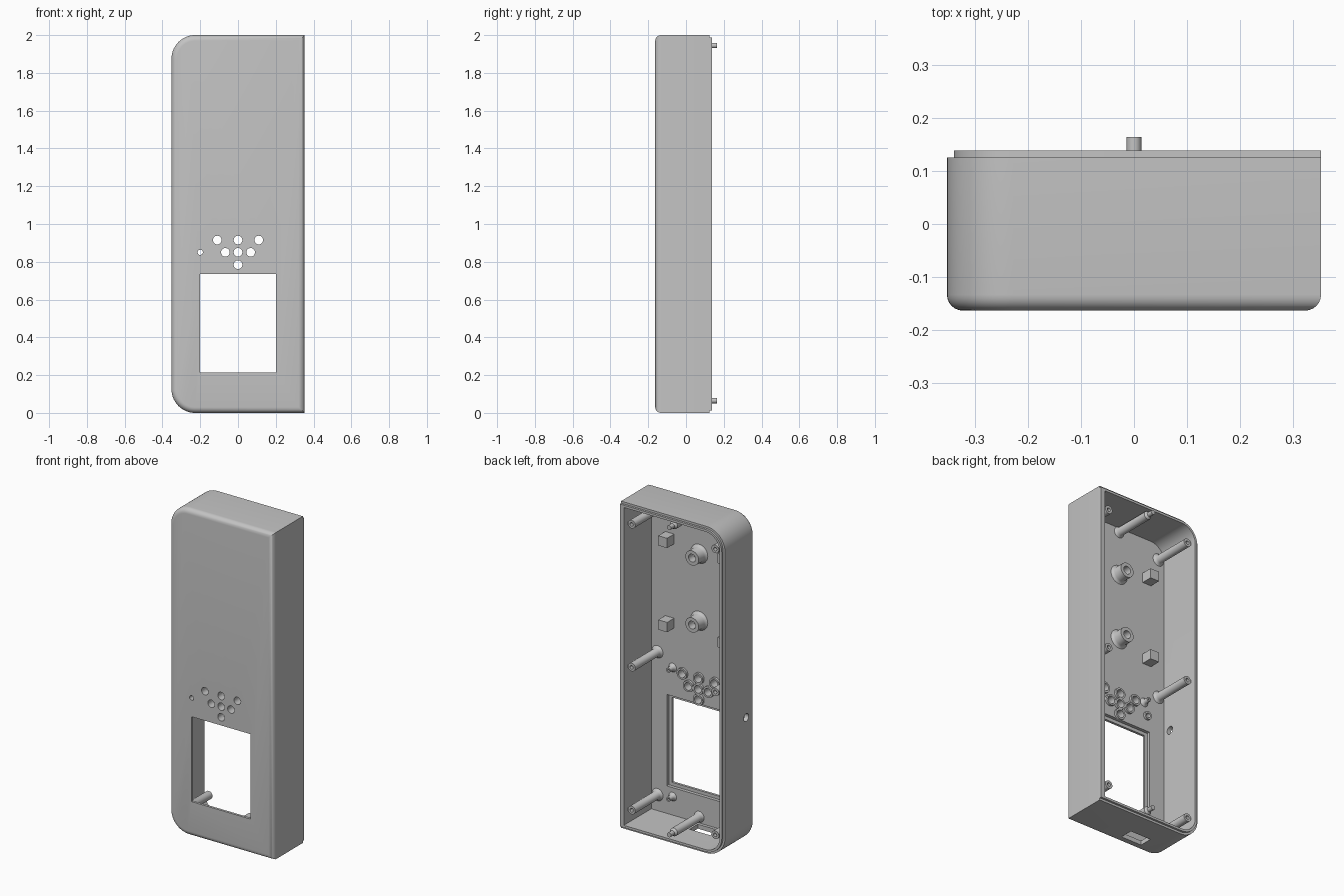
import bpy, bmesh, math
from mathutils import Matrix

if "Cube" in bpy.data.objects:
    bpy.data.objects.remove(bpy.data.objects["Cube"], do_unlink=True)

grey = bpy.data.materials.new("matte grey plastic")
grey.use_nodes = True
tone = (0.55, 0.55, 0.55, 1)
grey.diffuse_color = tone
grey.node_tree.nodes["Principled BSDF"].inputs["Base Color"].default_value = tone

HALF, FRONT, RIM, LIP = 0.352, -0.163, 0.125, 0.138
FLOOR = -0.128      # inner face of the front panel
CORNER, FILLET, WALL = 0.125, 0.03, 0.027


def finish(name, bm):
    bmesh.ops.recalc_face_normals(bm, faces=bm.faces)
    mesh = bpy.data.meshes.new(name)
    bm.to_mesh(mesh)
    bm.free()
    mesh.materials.append(grey)
    ob = bpy.data.objects.new(name, mesh)
    bpy.context.collection.objects.link(ob)
    return ob


def select_only(ob):
    bpy.ops.object.select_all(action='DESELECT')
    ob.select_set(True)
    bpy.context.view_layer.objects.active = ob


def smooth(ob):
    select_only(ob)
    bpy.ops.object.shade_smooth_by_angle(angle=math.radians(35))


def outline(bm, y, inset, side_inset, steps=14):
    """Upright outline with two rounded corners on the -x side."""
    r = CORNER - inset
    pts = [(HALF - side_inset, inset)]
    for start, cz in ((270, CORNER), (180, 2 - CORNER)):
        for i in range(steps + 1):
            a = math.radians(start - 90 * i / steps)
            pts.append((-HALF + CORNER + r * math.cos(a), cz + r * math.sin(a)))
    pts.append((HALF - side_inset, 2 - inset))
    return [bm.verts.new((x, y, z)) for x, z in pts]


def lathe(name, profile, x, z, sides=24):
    """Turned part: (radius, y) profile spun about an axis along y."""
    bm = bmesh.new()
    rings = []
    for r, y in profile:
        angles = [2 * math.pi * i / sides for i in range(sides)]
        rings.append([bm.verts.new((x + r * math.cos(a), y, z + r * math.sin(a))) for a in angles])
    for a, b in zip(rings, rings[1:]):
        for i in range(sides):
            j = (i + 1) % sides
            bm.faces.new((a[i], a[j], b[j], b[i]))
    bmesh.ops.remove_doubles(bm, verts=bm.verts, dist=1e-5)
    ob = finish(name, bm)
    smooth(ob)
    return ob


def box(name, centre, size):
    bm = bmesh.new()
    m = Matrix.Translation(centre) @ Matrix.Diagonal((*size, 1))
    bmesh.ops.create_cube(bm, size=1, matrix=m)
    return finish(name, bm)


def rod(name, centre, radius, depth, axis):
    bm = bmesh.new()
    m = Matrix.Translation(centre) @ Matrix.Rotation(math.pi / 2, 4, axis)
    bmesh.ops.create_cone(bm, cap_ends=True, segments=24, radius1=radius,
                          radius2=radius, depth=depth, matrix=m)
    return finish(name, bm)


def cut(target, cutter):
    cutter.hide_render = True
    mod = target.modifiers.new("cut", 'BOOLEAN')
    mod.operation, mod.solver, mod.object = 'DIFFERENCE', 'EXACT', cutter
    select_only(target)
    bpy.ops.object.modifier_apply(modifier=mod.name)
    bpy.data.objects.remove(cutter, do_unlink=True)


# Hollow case: filleted front, straight walls, stepped lip, inner cavity
bm = bmesh.new()
levels = []
for i in range(7):
    a = math.pi / 2 * i / 6
    inset = FILLET * (1 - math.sin(a))
    levels.append((FRONT + FILLET * (1 - math.cos(a)), inset, inset))
levels += [(RIM, 0, 0), (RIM, 0.013, 0), (LIP, 0.013, 0),
           (LIP, WALL, WALL), (FLOOR, WALL, WALL)]
loops = [outline(bm, *level) for level in levels]
for a, b in zip(loops, loops[1:]):
    for i in range(len(a)):
        j = (i + 1) % len(a)
        quad = list(dict.fromkeys((a[i], a[j], b[j], b[i])))
        bm.faces.new(quad)
bm.faces.new(loops[0])
bm.faces.new(loops[-1])
bmesh.ops.remove_doubles(bm, verts=bm.verts, dist=1e-6)
case = finish("case_shell", bm)

# Window with a rebate on the inside
cut(case, box("window_cutter", (0, -0.15, 0.475), (0.4, 0.2, 0.52)))
cut(case, box("rebate_cutter", (0, -0.098, 0.475), (0.44, 0.1, 0.56)))

# Sound holes and indicator hole in the front
holes = [(x, 0.915, 0.023) for x in (-0.11, 0, 0.11)]
holes += [(x, 0.85, 0.023) for x in (-0.067, 0, 0.067)]
holes += [(0, 0.785, 0.023), (-0.2, 0.85, 0.014)]
for x, z, r in holes:
    cut(case, rod("hole_cutter", (x, -0.15, z), r, 0.2, 'X'))

# Side hole and bottom slot
cut(case, rod("side_cutter", (-HALF, -0.08, 0.785), 0.024, 0.2, 'Y'))
cut(case, box("slot_cutter", (-0.073, -0.07, 0), (0.14, 0.08, 0.2)))
smooth(case)

# Raised collars around the holes on the inside
root = FLOOR - 0.004
for x, z, r in holes:
    top = FLOOR + 0.014
    lathe("hole_collar", [(r + 0.011, root), (r + 0.011, top), (r, top), (r, root)], x, z)


def post(name, x, z, r, tip, bore, depth):
    flare = [(r + 0.014, root), (r + 0.013, FLOOR), (r + 0.005, FLOOR + 0.006), (r, FLOOR + 0.016)]
    lathe(name, flare + [(r, tip), (bore, tip), (bore, tip - depth), (0, tip - depth)], x, z)


# Screw posts, locating pins and small pegs, mirrored left and right
for side in (-1, 1):
    for z in (0.125, 1.0, 1.875):
        post("screw_post", side * 0.283, z, 0.025, 0.122, 0.011, 0.06)
    for z in (0.14, 0.93):
        post("small_peg", side * 0.18, z, 0.014, -0.085, 0.006, 0.02)
    for z in (1.205, 1.72):
        box("support_block", (side * 0.2, -0.096, z), (0.06, 0.072, 0.06))

for z in (0.065, 1.945):
    lathe("locating_pin", [(0.036, root), (0.03, FLOOR + 0.006), (0.025, FLOOR + 0.016),
                           (0.025, 0.118), (0.014, 0.13), (0.014, 0.164), (0, 0.164)], 0, z)

# Wide mounting bosses
for z in (1.265, 1.675):
    post("mounting_boss", 0, z, 0.045, -0.058, 0.024, 0.05)
